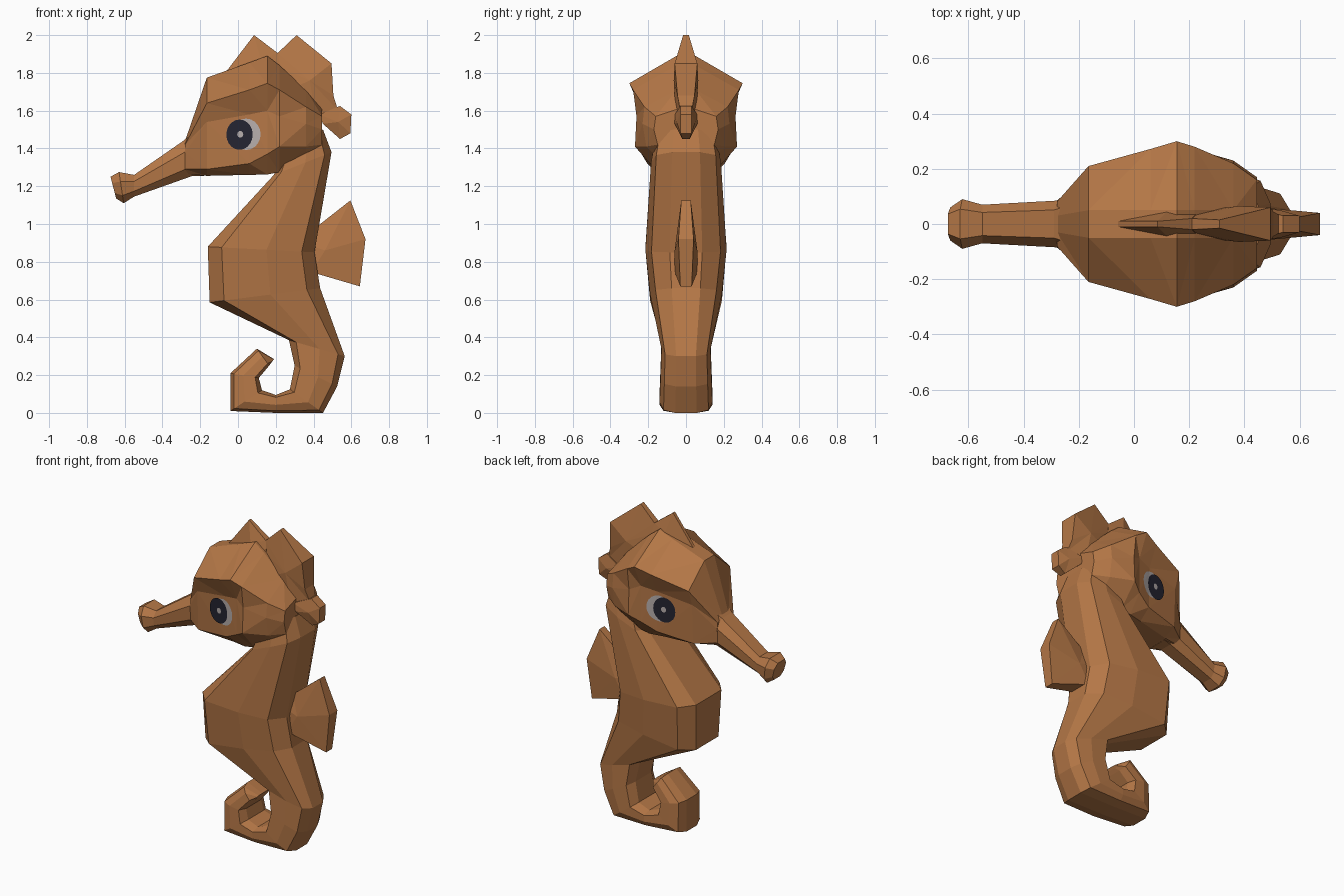
import bpy, bmesh, math
from mathutils import Vector
from mathutils.bvhtree import BVHTree

if "Cube" in bpy.data.objects:
    bpy.data.objects.remove(bpy.data.objects["Cube"])


def material(name, rgb):
    m = bpy.data.materials.new(name)
    m.diffuse_color = (*rgb, 1)
    m.use_nodes = True
    m.node_tree.nodes["Principled BSDF"].inputs["Base Color"].default_value = m.diffuse_color
    return m


BROWN = material("warm brown", (0.46, 0.185, 0.062))
DARK = material("pupil dark", (0.018, 0.018, 0.032))
GREY = material("eye grey", (0.48, 0.43, 0.42))


def finish(name, bm, mat):
    bmesh.ops.recalc_face_normals(bm, faces=bm.faces)
    me = bpy.data.meshes.new(name)
    bm.to_mesh(me)
    me.materials.append(mat)
    ob = bpy.data.objects.new(name, me)
    bpy.context.collection.objects.link(ob)
    return ob


def loft(rings):
    """Skin a list of equal-length point rings, capped at both ends."""
    bm = bmesh.new()
    vs = [[bm.verts.new(p) for p in r] for r in rings]
    n = len(vs[0])
    for a, b in zip(vs, vs[1:]):
        for i in range(n):
            j = (i + 1) % n
            bm.faces.new((a[i], a[j], b[j], b[i]))
    bm.faces.new(vs[0])
    bm.faces.new(vs[-1])
    bmesh.ops.recalc_face_normals(bm, faces=bm.faces)
    return bm


def mirrored(half):
    """Close a half section by mirroring it in y."""
    return half + [(x, -y, z) for x, y, z in reversed(half)]


def section(fx, fz, bx, bz, w, profile):
    """Section between two points of the side outline, half width w."""
    return mirrored([(fx + (bx - fx) * t, w * k, fz + (bz - fz) * t) for t, k in profile])


def plate(name, outline, centre):
    """Fin from (x, z, half thickness) points, faces meeting at a centre point."""
    bm = bmesh.new()
    sides = []
    for s in (-1, 1):
        ring = [bm.verts.new((x, s * t, z)) for x, z, t in outline]
        c = bm.verts.new((centre[0], s * centre[2], centre[1]))
        for i in range(len(ring)):
            bm.faces.new((ring[i - 1], ring[i], c))
        sides.append(ring)
    a, b = sides
    for i in range(len(a)):
        bm.faces.new((a[i - 1], a[i], b[i], b[i - 1]))
    finish(name, bm, BROWN)
    bm.free()


# Body and curled tail: belly/inner point, back/outer point, half width
BODY = [
    (0.26, 1.42, 0.45, 1.50, 0.16),
    (0.19, 1.26, 0.495, 1.38, 0.185),
    (-0.16, 0.88, 0.405, 0.85, 0.215),
    (-0.15, 0.585, 0.435, 0.66, 0.19),
    (0.27, 0.385, 0.565, 0.30, 0.13),
    (0.30, 0.25, 0.525, 0.14, 0.135),
    (0.275, 0.125, 0.45, 0.0, 0.14),
    (0.20, 0.095, 0.20, 0.0, 0.14),
    (0.127, 0.12, -0.04, 0.01, 0.13),
    (0.11, 0.185, -0.04, 0.21, 0.125),
    (0.165, 0.25, 0.10, 0.34, 0.11),
    (0.18, 0.27, 0.19, 0.285, 0.07),
]
BODY_PROFILE = [(0, 0.6), (0.13, 1), (0.55, 1), (0.88, 0.85), (1, 0.4)]
bm = loft([section(*s, BODY_PROFILE) for s in BODY])
finish("body_and_tail", bm, BROWN)
bm.free()

# Snout with flared mouth: top point, bottom point, half width
SNOUT = [
    (-0.22, 1.50, -0.18, 1.255, 0.12),
    (-0.29, 1.44, -0.24, 1.255, 0.085),
    (-0.55, 1.26, -0.55, 1.145, 0.07),
    (-0.63, 1.275, -0.605, 1.11, 0.09),
    (-0.675, 1.25, -0.645, 1.135, 0.06),
]
bm = loft([section(*s, [(0, 0.6), (0.3, 1), (0.75, 0.95), (1, 0.5)]) for s in SNOUT])
finish("snout", bm, BROWN)
bm.free()

# Head: sections along x from crown over brow, eye socket and cheek to chin
HEAD = [
    (-0.28, [(.03, 1.44), (.08, 1.42), (.085, 1.38), (.08, 1.29), (.05, 1.265)]),
    (-0.165, [(.05, 1.775), (.21, 1.64), (.175, 1.54), (.165, 1.29), (.08, 1.255)]),
    (0.06, [(.05, 1.855), (.272, 1.71), (.21, 1.58), (.205, 1.32), (.13, 1.26)]),
    (0.155, [(.05, 1.89), (.30, 1.745), (.235, 1.60), (.235, 1.37), (.15, 1.262)]),
    (0.22, [(.05, 1.84), (.28, 1.71), (.262, 1.57), (.27, 1.41), (.15, 1.275)]),
    (0.36, [(.05, 1.71), (.22, 1.62), (.23, 1.53), (.21, 1.41), (.14, 1.34)]),
    (0.445, [(.04, 1.61), (.16, 1.57), (.17, 1.50), (.15, 1.42), (.10, 1.38)]),
]
bm = loft([mirrored([(x, y, z) for y, z in half]) for x, half in HEAD])
bmesh.ops.triangulate(bm, faces=bm.faces)
finish("head", bm, BROWN)
head_tree = BVHTree.FromBMesh(bm)
bm.free()


# Eyes: thin discs laid onto the head surface, on both sides
def eye_disc(name, cx, cz, rx, rz, lift, mat):
    for side, label in ((-1, "right"), (1, "left")):
        bm = bmesh.new()

        def point(r, i):
            a = math.tau * i / 20
            x, z = cx + rx * r * math.cos(a), cz + rz * r * math.sin(a)
            hit = head_tree.ray_cast(Vector((x, side, z)), Vector((0, -side, 0)))[0]
            return bm.verts.new((x, hit.y + side * lift, z))

        rings = [[point(r, i) for i in range(20)] for r in (0.25, 0.5, 0.75, 1)]
        bm.faces.new(rings[0])
        for a, b in zip(rings, rings[1:]):
            for i in range(20):
                bm.faces.new((a[i - 1], a[i], b[i], b[i - 1]))
        ob = finish(name + "_" + label, bm, mat)
        bm.free()
        # make the discs face outwards
        if ob.data.polygons[0].normal.y * side < 0:
            ob.data.flip_normals()


eye_disc("eye_white", 0.043, 1.475, 0.077, 0.083, 0.004, GREY)
eye_disc("eye_pupil", 0.008, 1.473, 0.07, 0.08, 0.007, DARK)
eye_disc("eye_glint", 0.012, 1.475, 0.016, 0.018, 0.009, GREY)

# Crest on the crown: two points, then a small knob behind the head
plate("crest_front", [(-0.06, 1.81, .01), (0.085, 2.0, .01), (0.21, 1.905, .02),
                      (0.24, 1.76, .05), (0.1, 1.75, .05)], (0.12, 1.87, 0.045))
plate("crest_back", [(0.16, 1.86, .02), (0.21, 1.905, .02), (0.31, 2.0, .015),
                     (0.495, 1.85, .06), (0.505, 1.68, .045), (0.53, 1.60, .03),
                     (0.42, 1.52, .05), (0.25, 1.70, .05)], (0.38, 1.76, 0.065))
plate("crest_knob", [(0.43, 1.58, .06), (0.54, 1.625, .03), (0.60, 1.58, .03),
                     (0.595, 1.48, .03), (0.54, 1.45, .02), (0.45, 1.53, .06)],
      (0.53, 1.54, 0.05))

# Fin on the back
plate("back_fin", [(0.34, 0.90, .05), (0.41, 0.98, .03), (0.595, 1.125, .025),
                   (0.675, 0.92, .04), (0.645, 0.67, .03), (0.39, 0.745, .06)],
      (0.46, 0.86, 0.06))
